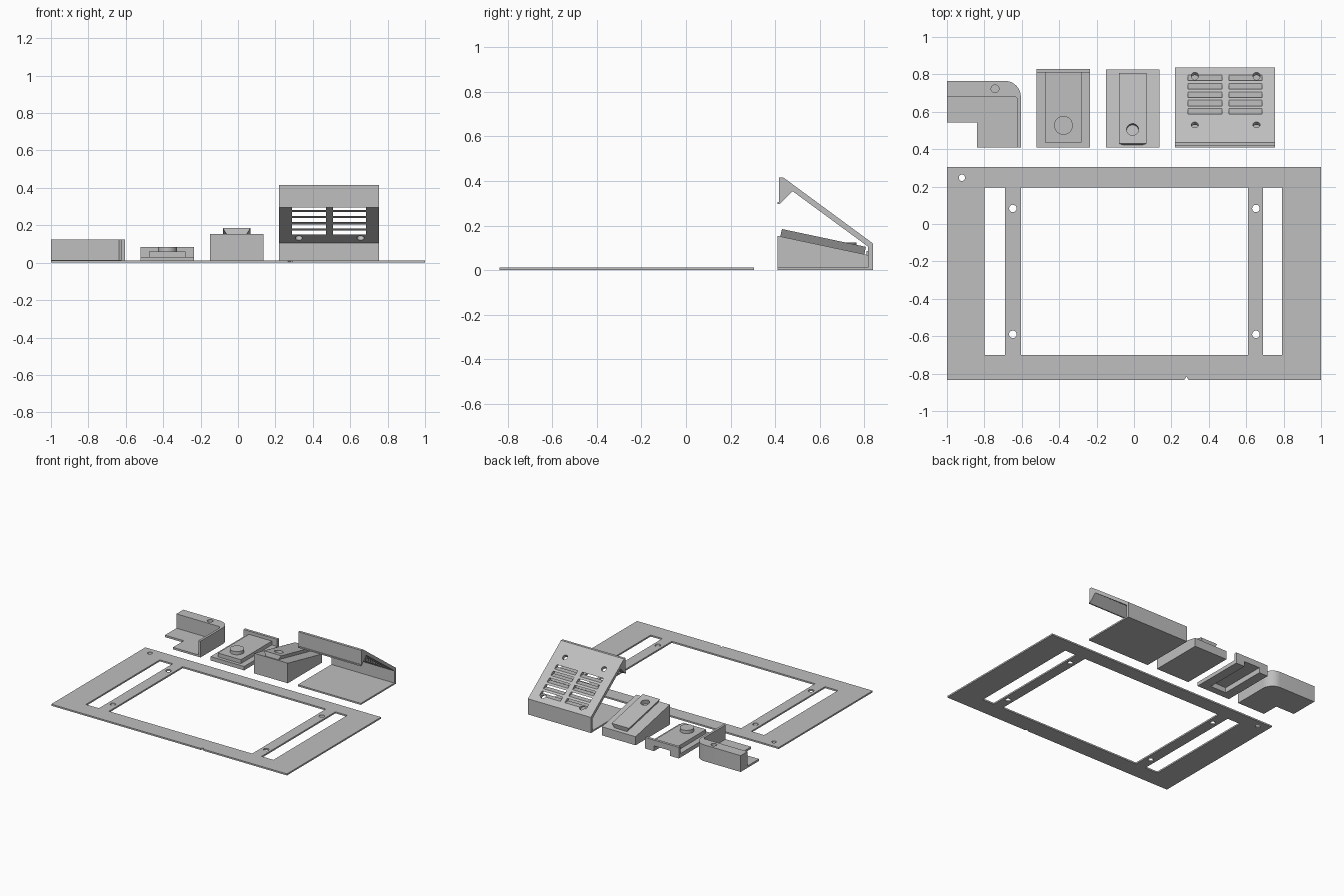
import bpy, bmesh, math
from mathutils import Matrix, Vector

if "Cube" in bpy.data.objects:
    bpy.data.objects.remove(bpy.data.objects["Cube"])

grey = bpy.data.materials.new("light_grey")
grey.diffuse_color = (0.52, 0.52, 0.52, 1)
grey.use_nodes = True
grey.node_tree.nodes["Principled BSDF"].inputs["Base Color"].default_value = grey.diffuse_color


def prism(name, pts, a, b, axis="z", matrix=None):
    """Extrude a closed profile from a to b: (x,y) along z, (y,z) along x or (x,z) along y."""
    place = {"z": lambda p, t: (p[0], p[1], t),
             "x": lambda p, t: (t, p[0], p[1]),
             "y": lambda p, t: (p[0], t, p[1])}[axis]
    bm = bmesh.new()
    lo = [bm.verts.new(place(p, a)) for p in pts]
    hi = [bm.verts.new(place(p, b)) for p in pts]
    n = len(pts)
    bm.faces.new(lo)
    bm.faces.new(hi)
    for i in range(n):
        bm.faces.new((lo[i], lo[(i + 1) % n], hi[(i + 1) % n], hi[i]))
    bmesh.ops.recalc_face_normals(bm, faces=bm.faces)
    if matrix:
        bm.transform(matrix)
    me = bpy.data.meshes.new(name)
    bm.to_mesh(me)
    bm.free()
    me.materials.append(grey)
    ob = bpy.data.objects.new(name, me)
    bpy.context.collection.objects.link(ob)
    return ob


def rect(x0, x1, y0, y1):
    return [(x0, y0), (x1, y0), (x1, y1), (x0, y1)]


def circle(r, x=0, y=0, n=32):
    return [(x + r * math.cos(2 * math.pi * i / n), y + r * math.sin(2 * math.pi * i / n))
            for i in range(n)]


def combine(ob, others, operation):
    for other in others:
        mod = ob.modifiers.new("bool", "BOOLEAN")
        mod.operation, mod.solver, mod.object = operation, "EXACT", other
        bpy.context.view_layer.update()
        dg = bpy.context.evaluated_depsgraph_get()
        me = bpy.data.meshes.new_from_object(ob.evaluated_get(dg))
        ob.modifiers.clear()
        ob.data = me
        bpy.data.objects.remove(other)


def smooth(ob):
    bpy.ops.object.select_all(action="DESELECT")
    ob.select_set(True)
    bpy.context.view_layer.objects.active = ob
    bpy.ops.object.shade_smooth_by_angle(angle=math.radians(30))


# Flat mounting frame with window, side slots, screw holes and edge notch
frame = prism("mounting_frame", rect(-1, 1, -0.835, 0.305), 0, 0.012)
cuts = [prism("cut", rect(x0, x1, -0.70, 0.195), -0.1, 0.1)
        for x0, x1 in ((-0.80, -0.69), (-0.605, 0.61), (0.69, 0.79))]
holes = [(-0.92, 0.247, 0.017)] + [(x, y, 0.02) for x in (-0.648, 0.652) for y in (0.083, -0.59)]
cuts += [prism("cut", circle(r, x, y), -0.1, 0.1) for x, y, r in holes]
cuts.append(prism("cut", [(0.265, -0.84), (0.295, -0.84), (0.28, -0.815)], -0.1, 0.1))
combine(frame, cuts, "DIFFERENCE")
smooth(frame)


# Corner bracket: L-shaped floor with rounded corner and upstanding walls
def corner(x, y, r):
    return [(x - r + r * math.cos(t * math.pi / 24), y - r + r * math.sin(t * math.pi / 24))
            for t in range(13)]


bracket = prism("corner_bracket", [(-1, 0.543), (-0.84, 0.543), (-0.84, 0.41), (-0.605, 0.41)]
                + corner(-0.605, 0.765, 0.085) + [(-1, 0.765)], 0, 0.125)
combine(bracket, [
    prism("cut", [(-1.1, 0.3), (-0.623, 0.3), (-0.623, 0.67), (-0.635, 0.682), (-1.1, 0.682)],
          0.015, 0.2),
    prism("cut", circle(0.021, -0.743, 0.723), 0.05, 0.2)], "DIFFERENCE")
smooth(bracket)

# Button clip: base plate, raised box, rear wall, round button, hollow underside
clip = prism("button_clip", rect(-0.52, -0.235, 0.41, 0.82), 0, 0.03)
combine(clip, [
    prism("box", rect(-0.475, -0.28, 0.435, 0.82), 0.01, 0.06),
    prism("wall", rect(-0.52, -0.235, 0.81, 0.83), 0, 0.085),
    prism("button", circle(0.05, -0.377, 0.527), 0.05, 0.085)], "UNION")
combine(clip, [prism("cut", rect(-0.445, -0.31, 0.465, 0.9), -0.1, 0.04)], "DIFFERENCE")
smooth(clip)

# Wedge block with a sloping dovetail rail and a blind hole
wedge = prism("wedge_block", [(0.41, 0), (0.825, 0), (0.825, 0.066), (0.41, 0.154)],
              -0.15, 0.135, "x")
tilt = Matrix.Translation((-0.0075, 0.423, 0.1512)) @ Matrix.Rotation(-math.atan(0.212), 4, "X")
rail = [(-0.05, -0.005), (0.05, -0.005), (0.0735, 0.034), (-0.0735, 0.034)]
combine(wedge, [prism("rail", rail, 0, 0.385, "y", tilt)], "UNION")
combine(wedge, [prism("cut", circle(0.032, 0, 0.077), 0.0, 0.1, "z", tilt)], "DIFFERENCE")
smooth(wedge)

# Vented cover: floor, back wall, sloping panel and hooked front lip
cover = prism("vented_cover", [
    (0.41, 0), (0.838, 0), (0.838, 0.12), (0.437, 0.415), (0.417, 0.415), (0.417, 0.306),
    (0.41, 0.306), (0.41, 0.296), (0.419, 0.296), (0.478, 0.354), (0.817, 0.105),
    (0.817, 0.012), (0.41, 0.012)], 0.22, 0.755, "x")
slope = 0.295 / 0.401


def panel_z(y):
    return 0.12 + (0.838 - y) * slope


cuts = []
# Two columns of horizontal louvre slots
for x0, x1 in ((0.29, 0.47), (0.508, 0.685)):
    for i in range(5):
        y = 0.602 + 0.045 * i
        z = panel_z(y)
        cuts.append(prism("cut", rect(x0, x1, z - 0.011, z + 0.011), y - 0.08, y + 0.05, "y"))
# Screw holes square to the panel
for x in (0.325, 0.655):
    for y in (0.53, 0.795):
        m = Matrix.Translation((x, y, panel_z(y))) @ Matrix.Rotation(-math.atan(slope), 4, "X")
        cuts.append(prism("cut", circle(0.019), -0.045, 0.05, "z", m))
combine(cover, cuts, "DIFFERENCE")
smooth(cover)
